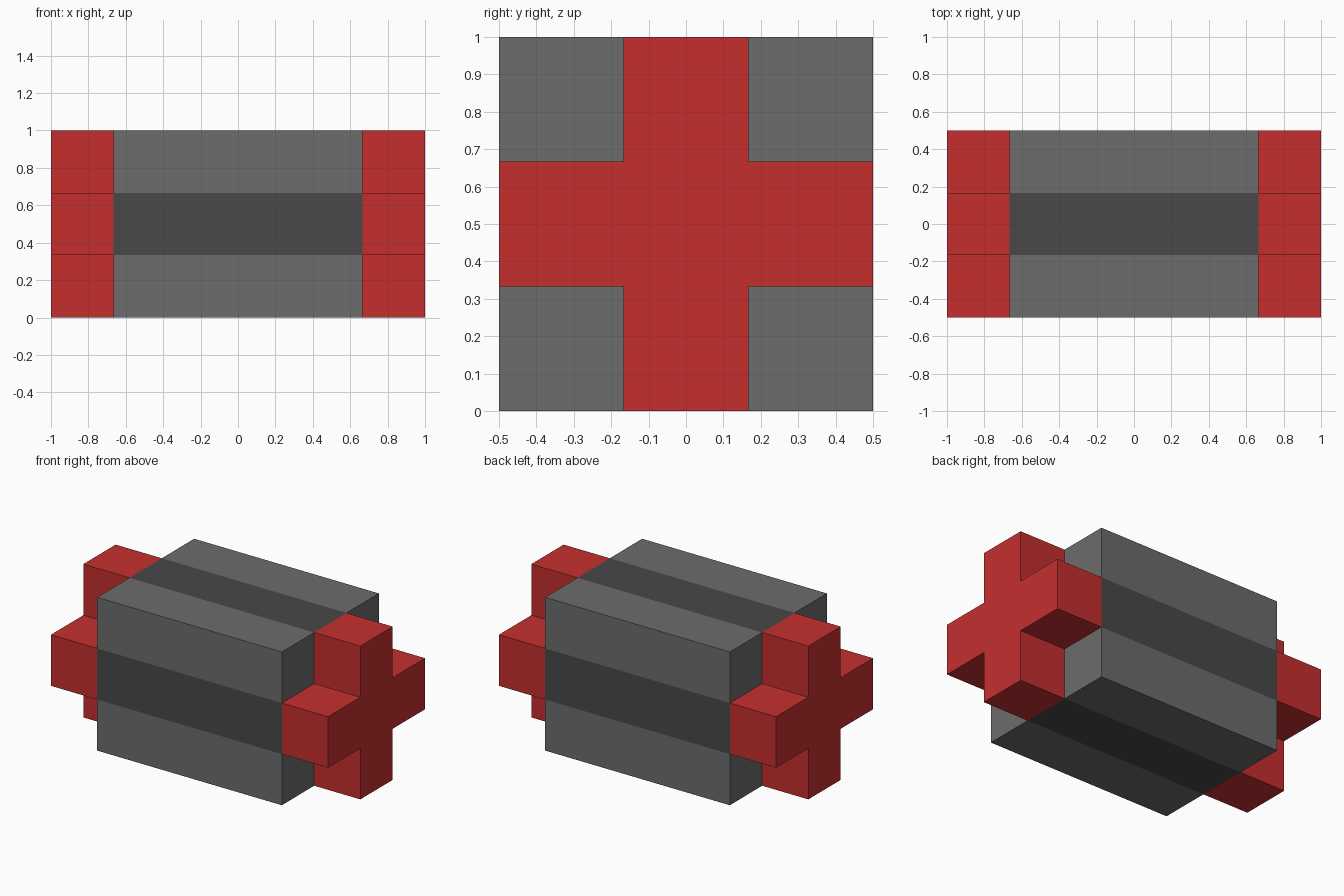
import bpy
import bmesh
from mathutils import Vector

cube = bpy.data.objects.get("Cube")
if cube:
    bpy.data.objects.remove(cube, do_unlink=True)

HALF_LEN = 1.0       # outer end of the caps
BODY = 2 / 3         # half length of the body
HALF = 0.5           # half width and half height
ARM = 1 / 6          # half width of cross arms and stripes


def srgb(hex_code):
    out = []
    for i in (0, 2, 4):
        c = int(hex_code[i:i + 2], 16) / 255
        out.append(c / 12.92 if c <= 0.04045 else ((c + 0.055) / 1.055) ** 2.4)
    return (*out, 1.0)


def material(name, hex_code):
    mat = bpy.data.materials.new(name)
    mat.use_nodes = True
    mat.diffuse_color = srgb(hex_code)
    bsdf = next(n for n in mat.node_tree.nodes if n.type == "BSDF_PRINCIPLED")
    bsdf.inputs["Base Color"].default_value = srgb(hex_code)
    return mat


def add_object(name, bm, mats):
    bmesh.ops.recalc_face_normals(bm, faces=bm.faces)
    mesh = bpy.data.meshes.new(name)
    bm.to_mesh(mesh)
    bm.free()
    for m in mats:
        mesh.materials.append(m)
    obj = bpy.data.objects.new(name, mesh)
    obj.location.z = HALF
    bpy.context.collection.objects.link(obj)
    return obj


grey = material("mid grey", "6C6C6C")
dark = material("dark grey", "484848")
red = material("red", "C52F2F")

# Body: a block cut into thirds, with a dark stripe along each long side
bm = bmesh.new()
bmesh.ops.create_cube(bm, size=1)
bmesh.ops.scale(bm, vec=(2 * BODY, 2 * HALF, 2 * HALF), verts=bm.verts)
for axis in ((0, 1, 0), (0, 0, 1)):
    for side in (-ARM, ARM):
        bmesh.ops.bisect_plane(bm, geom=bm.verts[:] + bm.edges[:] + bm.faces[:],
                               plane_co=Vector(axis) * side, plane_no=axis)
bm.normal_update()
for f in bm.faces:
    c = f.calc_center_median()
    is_end = abs(f.normal.x) > 0.5
    f.material_index = int(not is_end and min(abs(c.y), abs(c.z)) < ARM)
add_object("body", bm, [grey, dark])

# End caps: a cross profile extruded outward from each end of the body
arm_corners = [(ARM, ARM), (HALF, ARM), (HALF, -ARM)]
profile = []
for _ in range(4):
    profile += arm_corners
    arm_corners = [(z, -y) for y, z in arm_corners]

for name, side in (("right_cross_cap", -1), ("left_cross_cap", 1)):
    bm = bmesh.new()
    face = bm.faces.new([bm.verts.new((side * BODY, y, z)) for y, z in profile])
    ext = bmesh.ops.extrude_face_region(bm, geom=[face], use_keep_orig=True)
    moved = [v for v in ext["geom"] if isinstance(v, bmesh.types.BMVert)]
    bmesh.ops.translate(bm, vec=(side * (HALF_LEN - BODY), 0, 0), verts=moved)
    add_object(name, bm, [red])
